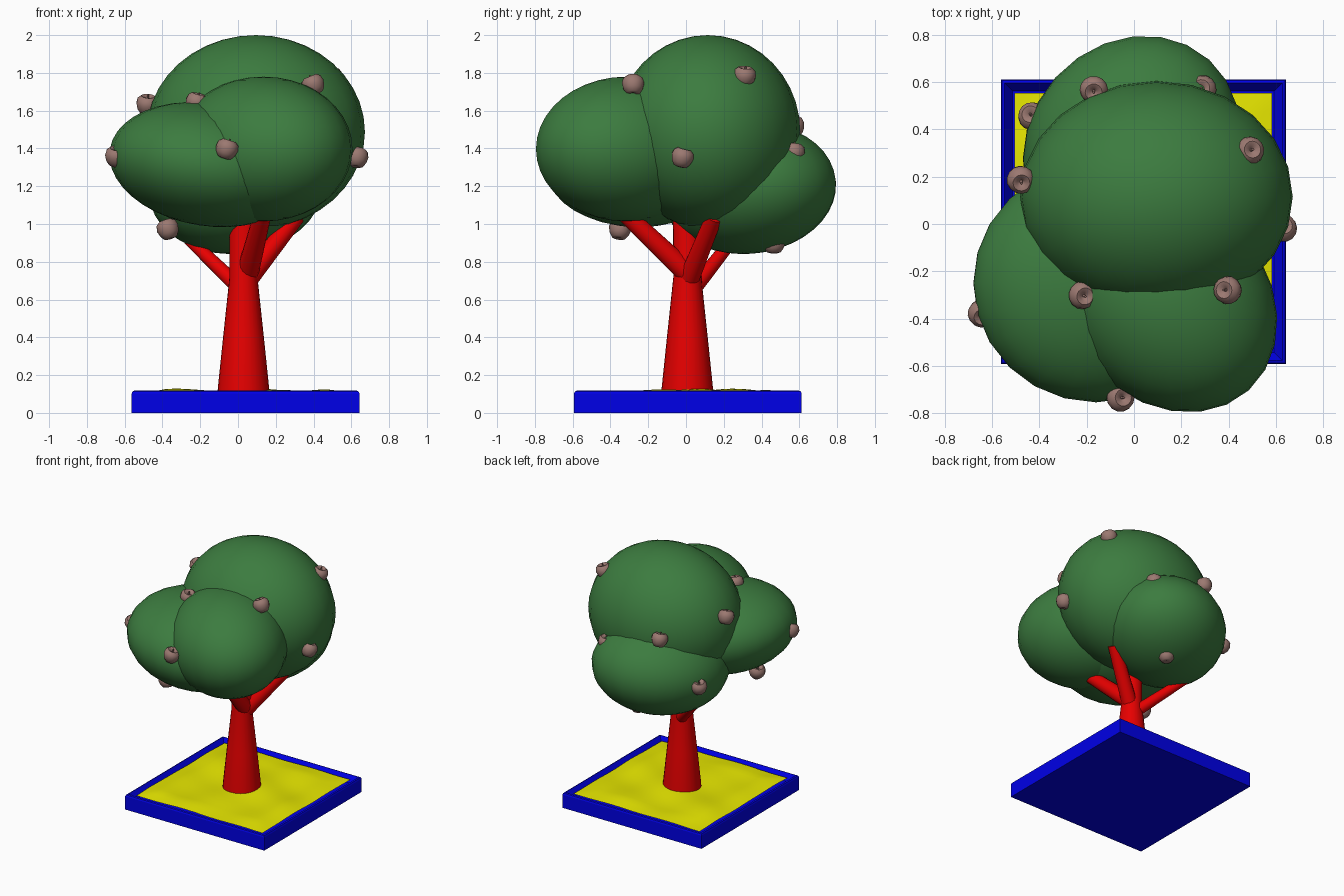
import bpy, bmesh, math
from mathutils import Vector, Euler

if "Cube" in bpy.data.objects:
    bpy.data.objects.remove(bpy.data.objects["Cube"])


def material(name, rgb):
    m = bpy.data.materials.new(name)
    m.diffuse_color = (*rgb, 1)
    m.use_nodes = True
    m.node_tree.nodes["Principled BSDF"].inputs["Base Color"].default_value = m.diffuse_color
    return m


BLUE = material("tray_blue", (0, 0, 0.8))
YELLOW = material("sand_yellow", (0.8, 0.8, 0))
RED = material("bark_red", (0.8, 0, 0))
GREEN = material("leaf_green", (0.045, 0.2, 0.05))
BROWN = material("fruit_brown", (0.33, 0.19, 0.165))


def finish(name, bm, mat, angle=None):
    bmesh.ops.recalc_face_normals(bm, faces=bm.faces)
    me = bpy.data.meshes.new(name)
    bm.to_mesh(me)
    bm.free()
    ob = bpy.data.objects.new(name, me)
    bpy.context.collection.objects.link(ob)
    me.materials.append(mat)
    if angle:
        bpy.ops.object.select_all(action='DESELECT')
        bpy.context.view_layer.objects.active = ob
        ob.select_set(True)
        bpy.ops.object.shade_smooth_by_angle(angle=math.radians(angle))
    return ob


def lathe(name, profile, mat, loc=(0, 0, 0), rot=None, segs=20):
    """Revolve (radius, height) points; zero radius closes to a pole."""
    bm = bmesh.new()
    vs = [bm.verts.new((r, 0, z)) for r, z in profile]
    es = [bm.edges.new(p) for p in zip(vs, vs[1:])]
    bmesh.ops.spin(bm, geom=vs + es, axis=(0, 0, 1), cent=(0, 0, 0),
                   steps=segs, angle=math.tau, use_duplicate=False)
    bmesh.ops.remove_doubles(bm, verts=bm.verts, dist=1e-4)
    ob = finish(name, bm, mat, 50)
    ob.location = loc
    if rot:
        ob.rotation_euler = rot
    return ob


def branch(name, a, b, r1, r2):
    a, b = Vector(a), Vector(b)
    d = b - a
    return lathe(name, [(0, 0), (r1, 0), (r2, d.length), (0, d.length)], RED, a,
                 d.to_track_quat('Z', 'Y').to_euler(), 16)


# Square tray with a recessed top
CX, CY = 0.04, 0.01
bm = bmesh.new()
bmesh.ops.create_cube(bm, size=1)
for v in bm.verts:
    v.co = (v.co.x * 1.205 + CX, v.co.y * 1.205 + CY, (v.co.z + 0.5) * 0.118)
top = max(bm.faces, key=lambda f: f.calc_center_median().z)
rim = list(top.edges)
bmesh.ops.bevel(bm, geom=rim, offset=0.015, segments=2, affect='EDGES', profile=0.5)
bm.faces.ensure_lookup_table()
top = max(bm.faces, key=lambda f: f.calc_center_median().z)
bmesh.ops.inset_region(bm, faces=[top], thickness=0.048)
bmesh.ops.translate(bm, verts=top.verts, vec=(0, 0, -0.05))
finish("tray", bm, BLUE)

# Uneven sand surface
bm = bmesh.new()
bmesh.ops.create_grid(bm, x_segments=28, y_segments=28, size=0.545)
for v in bm.verts:
    x, y = v.co.x, v.co.y
    edge = min(1, (0.545 - max(abs(x), abs(y))) / 0.12)
    wave = math.sin(9 * x + 3 * y + 1) * math.cos(7 * y - 4 * x) + 0.3 * math.sin(17 * y + 7 * x)
    v.co = (x + CX, y + CY, 0.102 + 0.012 * edge + 0.011 * wave * (0.4 + 0.6 * edge))
finish("sand", bm, YELLOW, 60)

# Trunk and branches
lathe("trunk", [(0, 0.07), (0.138, 0.07), (0.136, 0.13), (0.108, 0.4), (0.074, 0.72),
                (0.076, 1.05), (0, 1.05)], RED, (0.029, 0.007, 0), segs=24)
branch("front_branch", (0.045, 0.03, 0.72), (0.14, -0.36, 1.09), 0.06, 0.045)
branch("right_branch", (0.06, 0.02, 0.72), (0.31, 0.15, 1.04), 0.055, 0.045)
branch("left_branch", (0.0, 0.05, 0.67), (-0.26, 0.25, 0.92), 0.042, 0.032)

# Leafy crown: overlapping ellipsoids (centre, radii, tilt about y, turn about z)
for name, loc, radii, tilt, turn in [
        ("upper_crown", (0.095, 0.115, 1.488), (0.577, 0.49, 0.512), 0, 0),
        ("left_crown", (-0.16, -0.25, 1.315), (0.525, 0.505, 0.325), 9, 0),
        ("front_crown", (0.135, -0.315, 1.397), (0.524, 0.425, 0.383), 0, -48),
        ("rear_crown", (-0.01, 0.33, 1.188), (0.494, 0.434, 0.345), -6, 48)]:
    bm = bmesh.new()
    bmesh.ops.create_uvsphere(bm, u_segments=24, v_segments=20, radius=1)
    ob = finish(name, bm, GREEN, 60)
    ob.location, ob.scale = loc, radii
    ob.rotation_euler = (0, math.radians(tilt), math.radians(turn))

# Small round fruits with a dimple and a stem
FRUIT = [(0, -0.042), (0.018, -0.05), (0.036, -0.045), (0.052, -0.022), (0.06, 0.008),
         (0.054, 0.035), (0.036, 0.05), (0.02, 0.045), (0.006, 0.03), (0.004, 0.058), (0, 0.058)]
spots = [(-0.06, -0.735, 1.395), (-0.645, -0.375, 1.355), (-0.37, -0.35, 0.97),
         (-0.22, -0.30, 1.64), (0.40, -0.28, 1.735), (0.63, -0.02, 1.35),
         (0.49, 0.31, 1.78), (-0.48, 0.19, 1.63), (0.29, 0.57, 1.375),
         (-0.17, 0.57, 1.515), (-0.43, 0.455, 1.17), (0.09, 0.465, 0.895)]
for i, p in enumerate(spots):
    lathe(f"fruit_{i + 1}", FRUIT, BROWN, p,
          Euler((0.3 * math.sin(i * 2), 0.3 * math.cos(i * 3), i)), 14)
